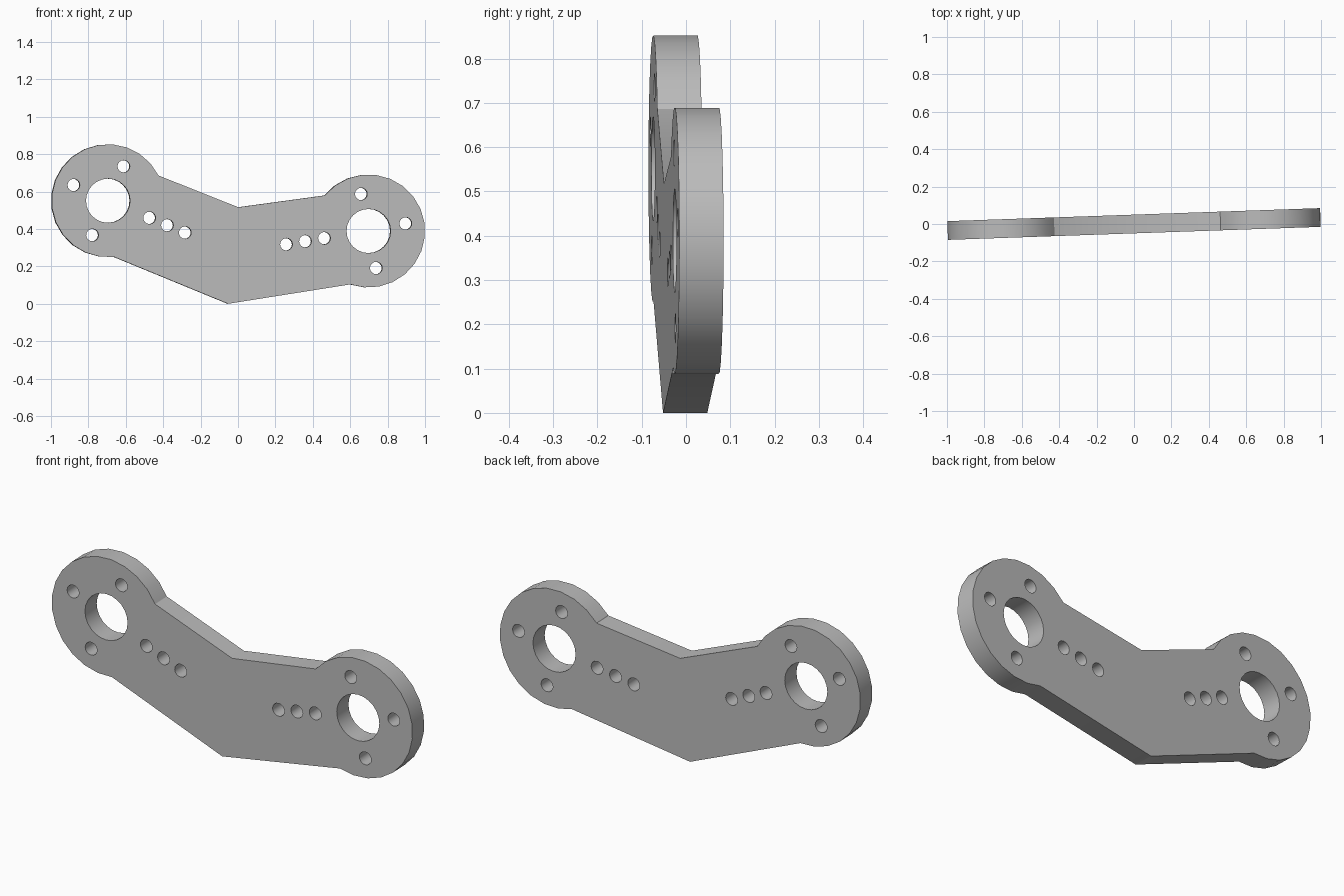
import bpy
import bmesh
from math import radians, cos, sin
from mathutils import Matrix, Vector

cube = bpy.data.objects.get("Cube")
if cube:
    bpy.data.objects.remove(cube, do_unlink=True)

THICK = 0.10
RING_R = 0.302
BORE_R = 0.118
BOLT_R = 0.033
BOLT_CIRCLE = 0.202
LEFT_C = Vector((0.697, 0.389))
RIGHT_C = Vector((-0.697, 0.551))


def polar(centre, radius, degrees):
    a = radians(degrees)
    return centre + Vector((cos(a), sin(a))) * radius


def arc(centre, radius, start, end, steps):
    return [polar(centre, radius, start + (end - start) * i / steps)
            for i in range(steps + 1)]


def circle(centre, radius, steps):
    return arc(centre, radius, 0, 360, steps)[:-1]


# Bent arm outline with a round boss at each end
outline = [Vector((-0.055, 0.0))]
outline += arc(LEFT_C, RING_R, -109, 141, 17)
outline.append(Vector((0.0, 0.516)))
outline += arc(RIGHT_C, RING_R, 26.5, 276, 17)
loops = [outline]

# Bore, three bolt holes and a row of three arm holes for each boss
for centre, turn, row in ((LEFT_C, 191.5, 189.2), (RIGHT_C, -24.5, -22.5)):
    loops.append(circle(centre, BORE_R, 24))
    for quarter in (90, 180, 270):
        loops.append(circle(polar(centre, BOLT_CIRCLE, turn + quarter), BOLT_R, 16))
    for distance in (0.240, 0.343, 0.446):
        loops.append(circle(polar(centre, distance, row), BOLT_R, 16))

# Fill the profile around its holes, then extrude to a plate
bm = bmesh.new()
edges = []
for loop in loops:
    verts = [bm.verts.new((p.x, -THICK / 2, p.y)) for p in loop]
    edges += [bm.edges.new((v, verts[(i + 1) % len(verts)]))
              for i, v in enumerate(verts)]
bmesh.ops.triangle_fill(bm, use_beauty=True, use_dissolve=False,
                        edges=edges, normal=(0, -1, 0))
result = bmesh.ops.extrude_face_region(bm, geom=bm.faces[:], use_keep_orig=True)
moved = [g for g in result["geom"] if isinstance(g, bmesh.types.BMVert)]
bmesh.ops.translate(bm, verts=moved, vec=(0, THICK, 0))
bmesh.ops.recalc_face_normals(bm, faces=bm.faces[:])

# Slight turn about the vertical axis
bmesh.ops.transform(bm, matrix=Matrix.Rotation(radians(2), 4, "Z"), verts=bm.verts[:])

mesh = bpy.data.meshes.new("link_plate")
bm.to_mesh(mesh)
bm.free()
plate = bpy.data.objects.new("link_plate", mesh)
bpy.context.collection.objects.link(plate)

# Plain grey metal
grey = bpy.data.materials.new("plain_grey")
grey.use_nodes = True
colour = (0.5, 0.5, 0.5, 1)
grey.diffuse_color = colour
grey.node_tree.nodes["Principled BSDF"].inputs["Base Color"].default_value = colour
mesh.materials.append(grey)

bpy.ops.object.select_all(action="DESELECT")
plate.select_set(True)
bpy.context.view_layer.objects.active = plate
bpy.ops.object.shade_smooth_by_angle(angle=radians(30))
